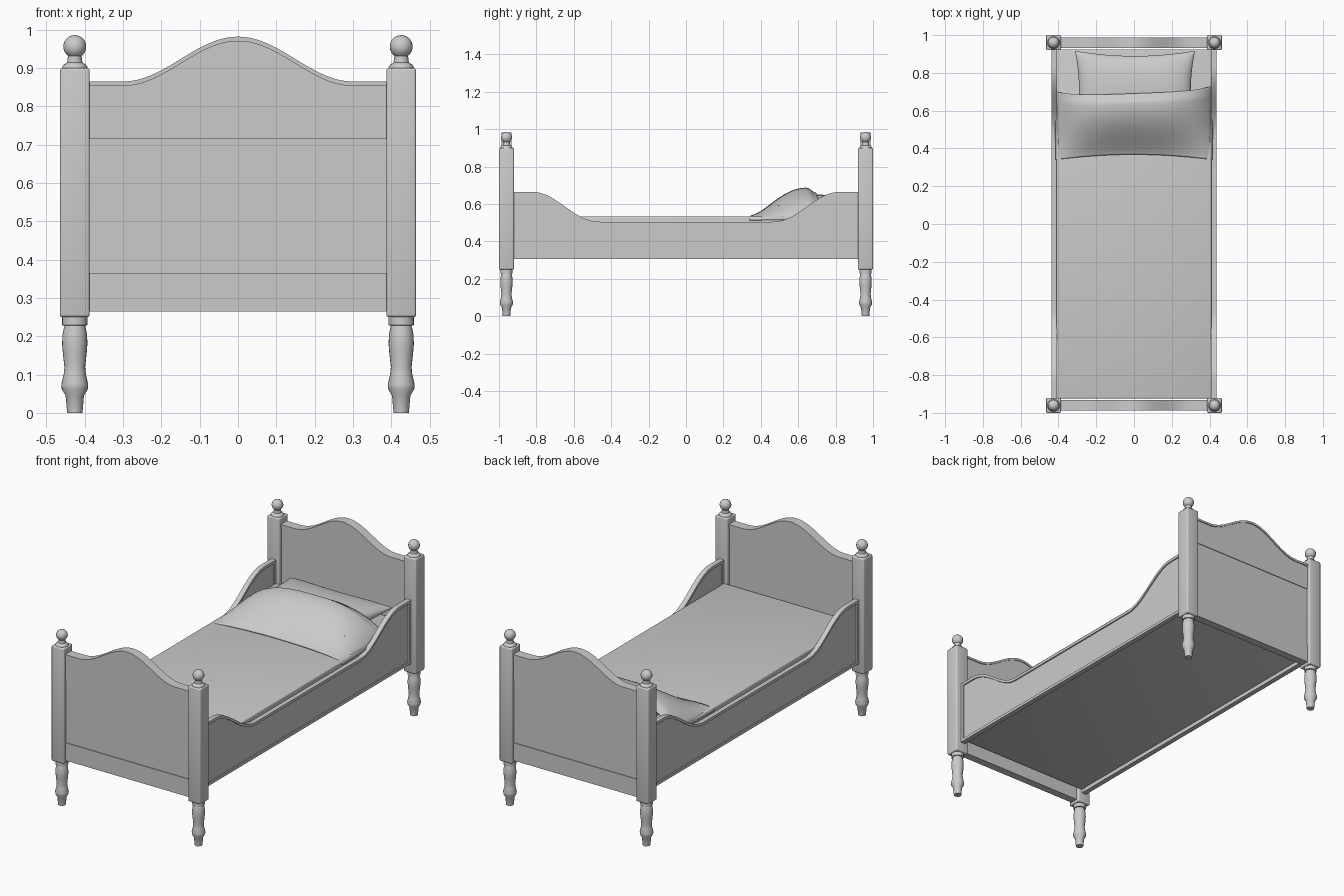
import bpy, bmesh, math
from mathutils import Matrix

cube = bpy.data.objects.get("Cube")
if cube:
    bpy.data.objects.remove(cube, do_unlink=True)

grey = bpy.data.materials.new("plain grey")
grey.use_nodes = True
colour = (0.6, 0.6, 0.6, 1)
grey.diffuse_color = colour
grey.node_tree.nodes["Principled BSDF"].inputs["Base Color"].default_value = colour


def finish(name, bm, smooth=True):
    bmesh.ops.remove_doubles(bm, verts=bm.verts, dist=1e-5)
    bmesh.ops.recalc_face_normals(bm, faces=bm.faces)
    me = bpy.data.meshes.new(name)
    bm.to_mesh(me)
    bm.free()
    me.materials.append(grey)
    if smooth:
        me.shade_smooth()
        me.set_sharp_from_angle(angle=math.radians(35))
    ob = bpy.data.objects.new(name, me)
    bpy.context.collection.objects.link(ob)
    return ob


def box(name, lo, hi, bevel=0.0):
    bm = bmesh.new()
    size = [b - a for a, b in zip(lo, hi)]
    mid = [(a + b) / 2 for a, b in zip(lo, hi)]
    bmesh.ops.create_cube(bm, size=1, matrix=Matrix.Translation(mid) @ Matrix.Diagonal((*size, 1)))
    if bevel:
        bmesh.ops.bevel(bm, geom=bm.edges[:], offset=bevel, segments=3, profile=0.5, affect='EDGES')
    return finish(name, bm)


def lathe(name, profile, x, y, steps=24):
    bm = bmesh.new()
    verts = [bm.verts.new((x + r, y, z)) for r, z in profile]
    edges = [bm.edges.new(pair) for pair in zip(verts, verts[1:])]
    bmesh.ops.spin(bm, geom=verts + edges, cent=(x, y, 0), axis=(0, 0, 1),
                   angle=math.tau, steps=steps)
    return finish(name, bm)


def board(name, half, low, high, near, far, along_x, n=64):
    """Upright board between two height curves, from -half to half."""
    bm = bmesh.new()
    rows = []
    for i in range(n + 1):
        u = -half + 2 * half * i / n
        ring = [(near, low(u)), (far, low(u)), (far, high(u)), (near, high(u))]
        rows.append([bm.verts.new((u, d, z) if along_x else (d, u, z)) for d, z in ring])
    for a, b in zip(rows, rows[1:]):
        for k in range(4):
            bm.faces.new((a[k], a[k - 1], b[k - 1], b[k]))
    bm.faces.new(rows[0])
    bm.faces.new(rows[-1])
    return finish(name, bm)


def ease(a, b, t):
    t = min(1, max(0, (t - a) / (b - a)))
    return (1 - math.cos(math.pi * t)) / 2


def crest(x):
    return 0.982 - 0.117 * ease(0, 0.3, abs(x))


def rail_top(y):
    return 0.505 + 0.16 * ease(0.47, 0.82, abs(y))


def level(z):
    return lambda u: z


# Turned legs, square posts and ball finials
leg = [(0, 0), (0.02, 0), (0.024, 0.045), (0.034, 0.062), (0.035, 0.075), (0.029, 0.1),
       (0.027, 0.12), (0.031, 0.155), (0.033, 0.18), (0.032, 0.205), (0.027, 0.228),
       (0.033, 0.229), (0.033, 0.255), (0, 0.255)]
neck = [(0, 0.89), (0.034, 0.89), (0.033, 0.903), (0.028, 0.91), (0.02, 0.914), (0.018, 0.93)]
ball = [(0.03 * math.sin(a), 0.956 - 0.03 * math.cos(a))
        for a in (math.radians(37 + 143 * i / 12) for i in range(13))]
for sx, side in ((1, "left"), (-1, "right")):
    for sy, end in ((-1, "front"), (1, "back")):
        x, y = sx * 0.426, sy * 0.96
        tag = f"{end}_{side}"
        lathe("leg_" + tag, leg, x, y)
        box("post_" + tag, (x - 0.039, y - 0.04, 0.25), (x + 0.039, y + 0.04, 0.9), 0.007)
        lathe("finial_" + tag, neck + ball, x, y)

# End boards: thin middle panel, thicker top and bottom panels, crest moulding
for s, end in ((-1, "foot"), (1, "head")):
    for part, low, high, t in (
            ("middle_panel", level(0.36), level(0.72), 0.018),
            ("bottom_panel", level(0.265), level(0.365), 0.022),
            ("top_panel", level(0.715), lambda x: crest(x) - 0.01, 0.022),
            ("moulding", lambda x: crest(x) - 0.012, crest, 0.027)):
        board(f"{end}board_{part}", 0.39, low, high, s * 0.96 - t, s * 0.96 + t, True)

# Side rails: panel with a raised border
for s, side in ((1, "left"), (-1, "right")):
    board(f"{side}_rail_panel", 0.92, level(0.31), lambda y: rail_top(y) - 0.01,
          s * 0.412, s * 0.429, False)
    board(f"{side}_rail_top_moulding", 0.92, lambda y: rail_top(y) - 0.016, rail_top,
          s * 0.408, s * 0.436, False)
    board(f"{side}_rail_bottom_moulding", 0.92, level(0.305), level(0.321),
          s * 0.408, s * 0.436, False, 1)
    for e in (-1, 1):
        xs, ys = sorted((s * 0.408, s * 0.436)), sorted((e * 0.904, e * 0.922))
        box(f"{side}_rail_end_{'back' if e > 0 else 'front'}",
            (xs[0], ys[0], 0.306), (xs[1], ys[1], 0.66))

# Mattress
box("mattress", (-0.411, -0.925, 0.325), (0.411, 0.925, 0.533), 0.008)

# Pillow: a cushion with pinched corners
bm = bmesh.new()
n = 28
for top in (1, -1):
    grid = []
    for i in range(n + 1):
        row = []
        for j in range(n + 1):
            u, v = (math.sin(math.pi * (k / n - 0.5)) for k in (i, j))
            puff = ((1 - u ** 4) * (1 - v * v)) ** 0.5
            x = 0.005 + 0.318 * u * (1 - 0.07 * (1 - v * v))
            y = 0.705 + 0.212 * v * (1 - 0.13 * (1 - u * u))
            row.append(bm.verts.new((x, y, 0.592 + 0.058 * top * puff)))
        grid.append(row)
    for i in range(n):
        for j in range(n):
            bm.faces.new((grid[i][j], grid[i + 1][j], grid[i + 1][j + 1], grid[i][j + 1]))
finish("pillow", bm)

# Folded blanket draped over the pillow
bm = bmesh.new()
n = 40
grid = []
for i in range(n + 1):
    u = -1 + 2 * i / n
    row = []
    for j in range(n + 1):
        v = j / n
        front = 0.37 - 0.03 * u * u
        back = 0.69 + 0.015 * u + 0.025 * u ** 4
        rise = 0.145 * math.sin(math.pi / 2 * min(1, v / 0.85)) ** 1.2
        drop = 0.025 * ease(0.85, 1, v)
        drape = 1 - abs(u) ** 3
        z = 0.536 + (rise - drop) * drape - 0.02 * abs(u) ** 12
        row.append(bm.verts.new((0.413 * u, front + (back - front) * v, z)))
    grid.append(row)
for i in range(n):
    for j in range(n):
        bm.faces.new((grid[i][j], grid[i + 1][j], grid[i + 1][j + 1], grid[i][j + 1]))
blanket = finish("folded_blanket", bm)
thick = blanket.modifiers.new("thickness", 'SOLIDIFY')
thick.thickness = 0.012
thick.offset = 0
